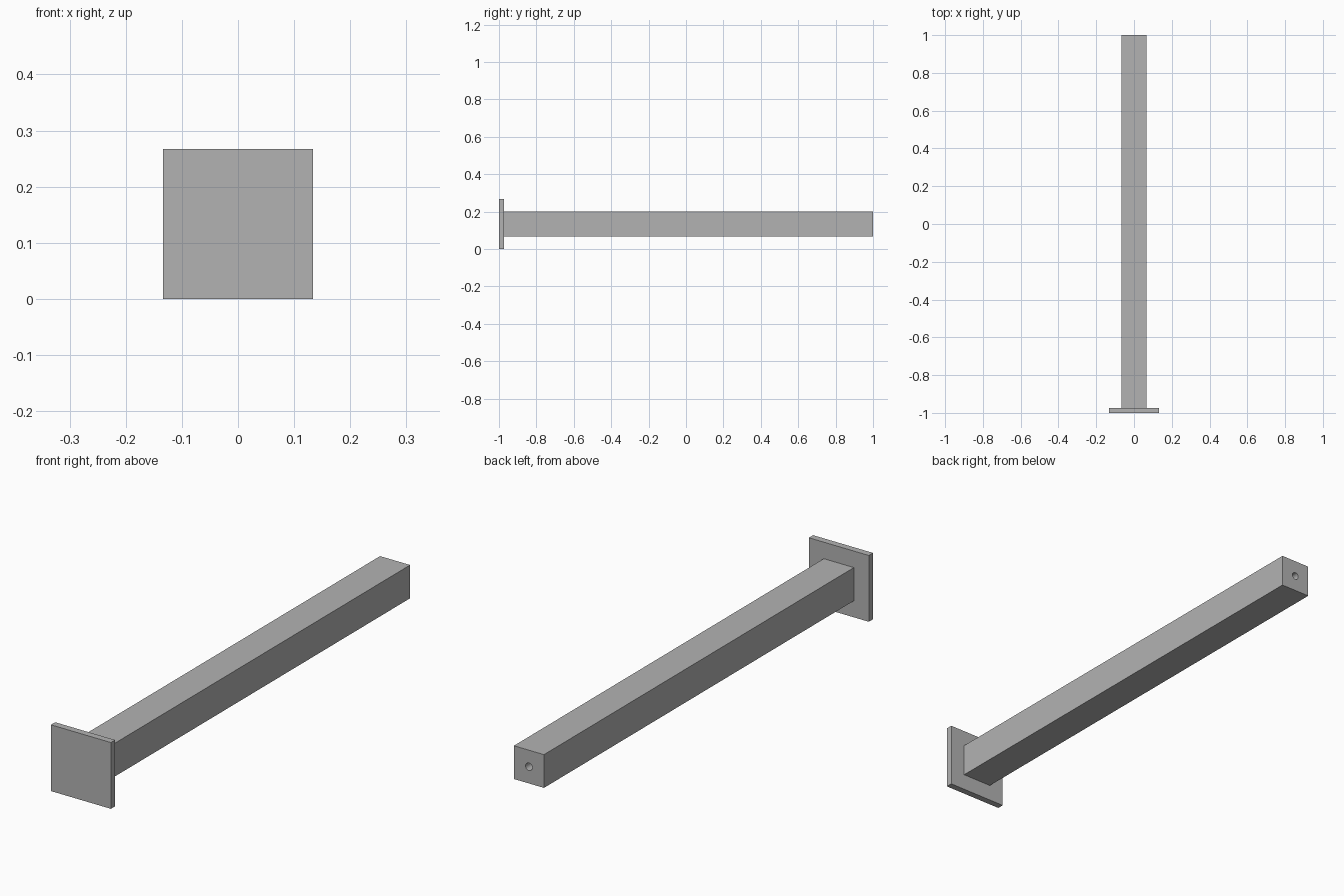
import bpy
import math

cube = bpy.data.objects.get("Cube")
if cube:
    bpy.data.objects.remove(cube, do_unlink=True)

# Overall sizes
PLATE, PLATE_THICK = 0.267, 0.027
BAR = 0.134
MID = PLATE / 2
HOLE_R, HOLE_DEPTH = 0.015, 0.13

grey = bpy.data.materials.new("light grey metal")
grey.use_nodes = True
colour = (0.45, 0.45, 0.45, 1)
grey.diffuse_color = colour
grey.node_tree.nodes["Principled BSDF"].inputs["Base Color"].default_value = colour


def square_block(name, side, y0, y1):
    """Square-section block running along y."""
    bpy.ops.mesh.primitive_cube_add(size=1, location=(0, (y0 + y1) / 2, MID))
    ob = bpy.context.object
    ob.name = name
    ob.scale = (side, y1 - y0, side)
    bpy.ops.object.transform_apply(location=False, rotation=False, scale=True)
    ob.data.materials.append(grey)
    return ob


# Mounting plate at the front and the long arm behind it
square_block("mounting_plate", PLATE, -1, -1 + PLATE_THICK)
arm = square_block("arm", BAR, -1 + PLATE_THICK, 1)

# Round blind hole in the rear end of the arm
bpy.ops.mesh.primitive_cylinder_add(
    vertices=32, radius=HOLE_R, depth=HOLE_DEPTH * 2,
    location=(0, 1, MID), rotation=(math.pi / 2, 0, 0))
cutter = bpy.context.object
cutter.name = "hole_cutter"
cutter.data.materials.append(grey)
cutter.hide_render = True

cut = arm.modifiers.new("end_hole", 'BOOLEAN')
cut.operation = 'DIFFERENCE'
cut.solver = 'EXACT'
cut.object = cutter
bpy.ops.object.select_all(action='DESELECT')
bpy.context.view_layer.objects.active = arm
arm.select_set(True)
bpy.ops.object.modifier_apply(modifier=cut.name)
bpy.data.objects.remove(cutter, do_unlink=True)

# Smooth the hole wall, keep the square edges sharp
bpy.ops.object.shade_smooth_by_angle(angle=math.radians(30))
